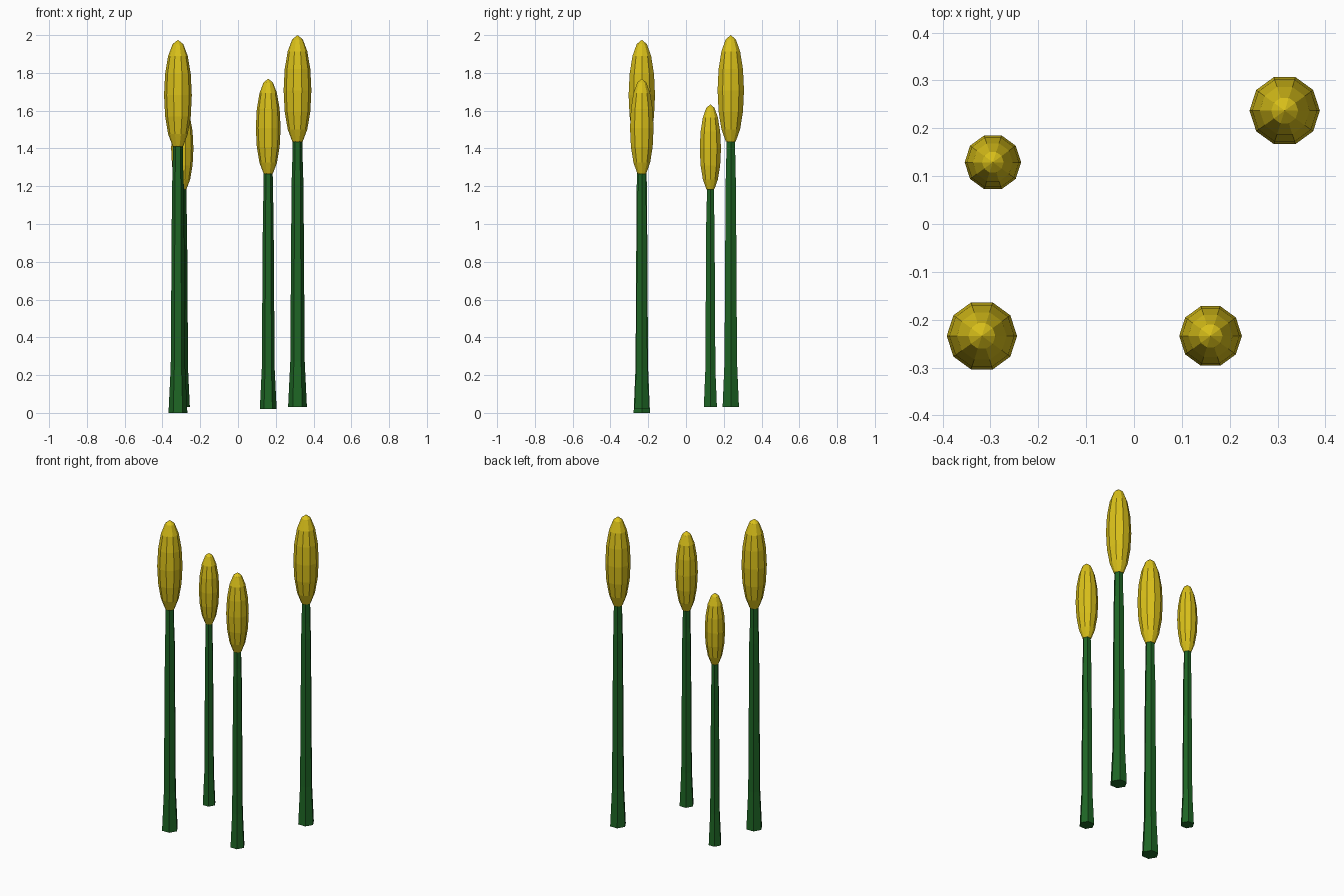
import bpy, bmesh
from math import cos, sin, pi

if "Cube" in bpy.data.objects:
    bpy.data.objects.remove(bpy.data.objects["Cube"])


def material(name, color):
    m = bpy.data.materials.new(name)
    m.diffuse_color = (*color, 1)
    m.use_nodes = True
    m.node_tree.nodes["Principled BSDF"].inputs["Base Color"].default_value = m.diffuse_color
    return m


green = material("stem_green", (0.013, 0.13, 0.018))
yellow = material("bud_yellow", (0.70, 0.53, 0.01))


def lathe(name, profile, sides, location, mat):
    """Flat-shaded turned shape; profile is (radius, z), zero radius = pole."""
    bm = bmesh.new()
    rings = []
    for r, z in profile:
        n = sides if r > 1e-5 else 1
        rings.append([bm.verts.new((r * cos(2 * pi * i / sides),
                                    r * sin(2 * pi * i / sides), z))
                      for i in range(n)])
    for a, b in zip(rings, rings[1:]):
        for i in range(sides):
            j = (i + 1) % sides
            quad = [a[i % len(a)], a[j % len(a)], b[j % len(b)], b[i % len(b)]]
            bm.faces.new(list(dict.fromkeys(quad)))
    # close open ends
    for ring in (rings[0], rings[-1]):
        if len(ring) > 1:
            bm.faces.new(ring)
    bmesh.ops.recalc_face_normals(bm, faces=bm.faces)
    mesh = bpy.data.meshes.new(name)
    bm.to_mesh(mesh)
    bm.free()
    mesh.materials.append(mat)
    obj = bpy.data.objects.new(name, mesh)
    obj.location = location
    bpy.context.collection.objects.link(obj)
    return obj


# x, y, stem base z, visible bud bottom z, bud top z, bud radius
plants = [
    (-0.318, -0.234, 0.00, 1.412, 1.975, 0.0735),
    (0.315, 0.237, 0.03, 1.438, 2.000, 0.0735),
    (0.160, -0.234, 0.02, 1.268, 1.769, 0.0655),
    (-0.295, 0.129, 0.03, 1.185, 1.633, 0.0590),
]
# stem: fraction of height, fraction of bud radius
stem_shape = [(0, 0.68), (0.17, 0.52), (0.83, 0.43), (0.90, 0.38), (1, 0.36)]

for k, (x, y, base, low, top, r) in enumerate(plants, 1):
    # six-sided stem with a flared foot
    height = low - base + 0.02
    lathe(f"stem_{k}", [(f * r, t * height) for t, f in stem_shape],
          6, (x, y, base), green)
    # ten-sided elongated bud
    half = (top - low) / (1 + cos(pi / 8))
    bud = [(r * sin(pi * i / 8), -half * cos(pi * i / 8)) for i in range(9)]
    lathe(f"bud_{k}", bud, 10, (x, y, top - half), yellow)
